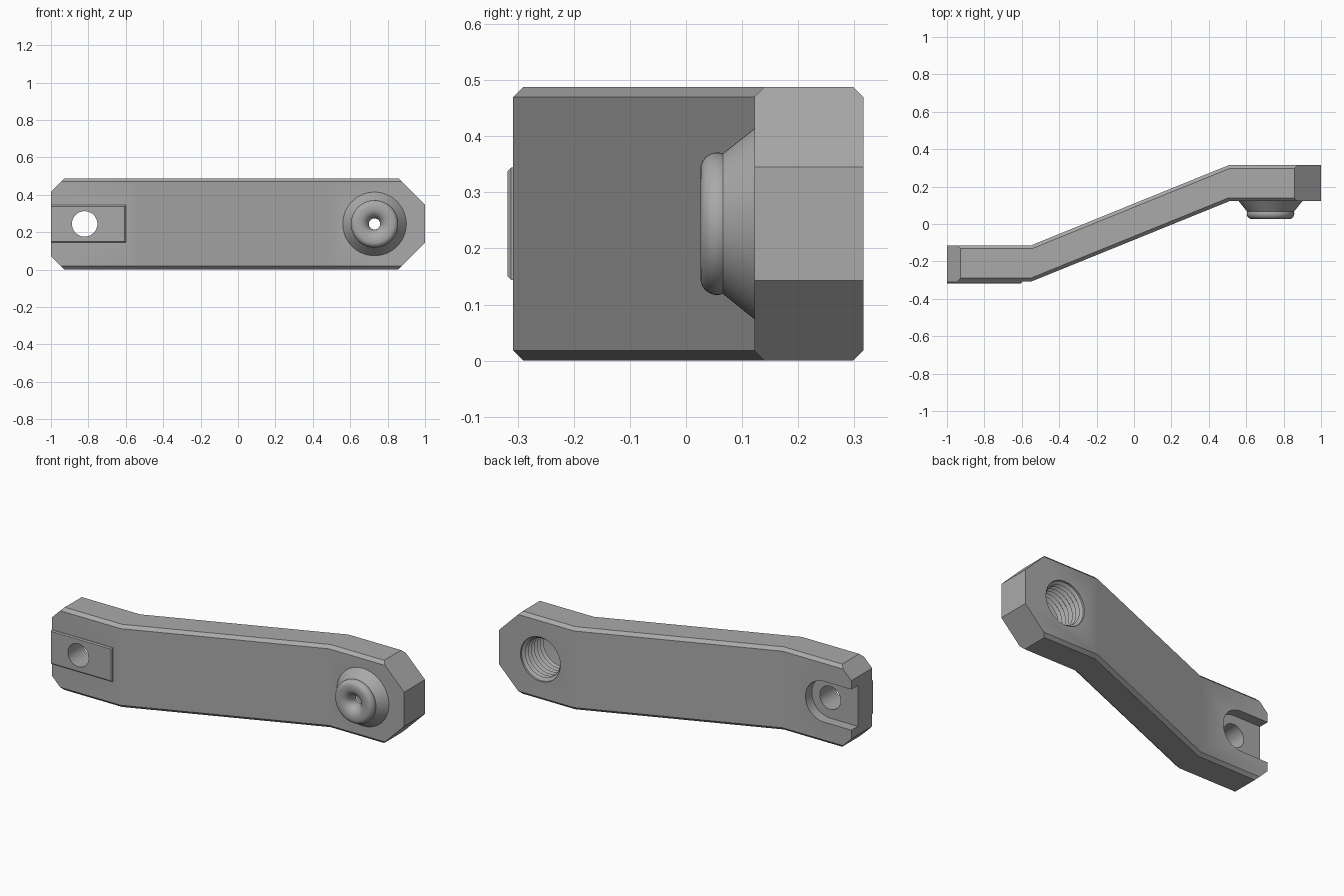
import bpy, bmesh, math
from mathutils import Vector

MID = 0.244          # mid height of the arm
HOLE_X, BOSS_X = -0.82, 0.73

if "Cube" in bpy.data.objects:
    bpy.data.objects.remove(bpy.data.objects["Cube"])

grey = bpy.data.materials.new("grey")
grey.use_nodes = True
COLOUR = (0.4, 0.4, 0.4, 1)
grey.diffuse_color = COLOUR
grey.node_tree.nodes["Principled BSDF"].inputs["Base Color"].default_value = COLOUR


def make(name, bm):
    bmesh.ops.recalc_face_normals(bm, faces=bm.faces)
    mesh = bpy.data.meshes.new(name)
    bm.to_mesh(mesh)
    bm.free()
    mesh.materials.append(grey)
    obj = bpy.data.objects.new(name, mesh)
    bpy.context.collection.objects.link(obj)
    return obj


def prism(points, direction):
    bm = bmesh.new()
    face = bm.faces.new([bm.verts.new(p) for p in points])
    new = bmesh.ops.extrude_face_region(bm, geom=[face])["geom"]
    verts = [v for v in new if isinstance(v, bmesh.types.BMVert)]
    bmesh.ops.translate(bm, verts=verts, vec=direction)
    bmesh.ops.recalc_face_normals(bm, faces=bm.faces)
    return bm


def lathe(profile, steps=64):
    """Turn (radius, y) points about the boss axis."""
    bm = bmesh.new()
    verts = [bm.verts.new((BOSS_X + r, y, MID)) for r, y in profile]
    edges = [bm.edges.new(pair) for pair in zip(verts, verts[1:])]
    bmesh.ops.spin(bm, geom=verts + edges, cent=(BOSS_X, 0, MID), axis=(0, 1, 0),
                   angle=math.tau, steps=steps)
    bmesh.ops.remove_doubles(bm, verts=bm.verts, dist=1e-5)
    return bm


def arc(cx, cy, r, start, end, n):
    return [(cx + r * math.cos(math.radians(start + (end - start) * i / n)),
             cy + r * math.sin(math.radians(start + (end - start) * i / n)))
            for i in range(n + 1)]


def combine(target, tool, operation):
    mod = target.modifiers.new(operation, 'BOOLEAN')
    mod.operation, mod.solver, mod.object = operation, 'EXACT', tool
    bpy.context.view_layer.objects.active = target
    bpy.ops.object.modifier_apply(modifier=mod.name)
    bpy.data.objects.remove(tool)


# Cranked arm with chamfered long edges
outline = [(-1, -0.308), (-0.55, -0.308), (0.51, 0.122), (1, 0.122),
           (1, 0.316), (0.51, 0.316), (-0.55, -0.114), (-1, -0.114)]
bm = prism([(x, y, 0) for x, y in outline], (0, 0, 2 * MID))
long_edges = [e for e in bm.edges
              if abs(e.verts[0].co.z - e.verts[1].co.z) < 0.01
              and abs(e.verts[0].co.x - e.verts[1].co.x) > 0.1]
bmesh.ops.bevel(bm, geom=long_edges, offset=0.018, offset_type='OFFSET',
                segments=1, affect='EDGES')
# Cut off the four end corners
for side, x, drop in ((-1, -0.928, 0.072), (1, 0.857, 0.143)):
    for up in (-1, 1):
        bmesh.ops.recalc_face_normals(bm, faces=bm.faces)
        cut = bmesh.ops.bisect_plane(
            bm, geom=bm.verts[:] + bm.edges[:] + bm.faces[:],
            plane_co=(x, 0, MID + up * MID),
            plane_no=Vector((side * drop, 0, up * abs(side - x))).normalized(),
            clear_outer=True)["geom_cut"]
        rim = [g for g in cut if isinstance(g, bmesh.types.BMEdge)]
        bmesh.ops.contextual_create(bm, geom=rim)
arm = make("crank_arm", bm)

# Raised pad on the front of the low end
bm = prism([(-1, -0.25, MID - 0.1), (-0.6, -0.25, MID - 0.1),
            (-0.6, -0.25, MID + 0.1), (-1, -0.25, MID + 0.1)], (0, -0.068, 0))
pad_rim = [e for e in bm.edges if all(v.co.y < -0.3 for v in e.verts)
           and any(v.co.x > -0.9 for v in e.verts)]
bmesh.ops.bevel(bm, geom=pad_rim, offset=0.006, segments=1, affect='EDGES')
combine(arm, make("front_pad", bm), 'UNION')

# Tapered boss with a rounded rim
boss = [(0, 0.0255), (0.095, 0.0255)] + arc(0.097, 0.0555, 0.03, -75, 20, 7) \
    + [(0.17, 0.122), (0.17, 0.2), (0, 0.2)]
combine(arm, make("boss", lathe(boss)), 'UNION')

# Threaded bore from the back, narrowing to a flared pinhole in the boss
bore = [(0, 0.4), (0.13, 0.4)]
for i in range(7):
    y = 0.305 - i * 0.028
    bore += [(0.13, y), (0.113, y - 0.012), (0.13, y - 0.024)]
bore += [(0.113, 0.11), (0.03, 0.1)]
bore += arc(0.085, 0.0805, 0.055, 180, 270, 10) + [(0.085, -0.05), (0, -0.05)]
combine(arm, make("threaded_bore", lathe(bore)), 'DIFFERENCE')

# Round hole through the low end
ring = arc(HOLE_X, MID, 0.068, 0, 360, 48)[:-1]
combine(arm, make("end_hole", prism([(x, -0.5, z) for x, z in ring], (0, 0.5, 0))),
        'DIFFERENCE')

# Open slot with a rounded end on the back of the low end
slot = [(-1.1, MID - 0.12)] + arc(HOLE_X, MID, 0.12, -90, 90, 24) + [(-1.1, MID + 0.12)]
combine(arm, make("back_slot", prism([(x, -0.174, z) for x, z in slot], (0, 0.2, 0))),
        'DIFFERENCE')

bpy.ops.object.select_all(action='DESELECT')
arm.select_set(True)
bpy.context.view_layer.objects.active = arm
bpy.ops.object.shade_smooth_by_angle(angle=math.radians(30))
